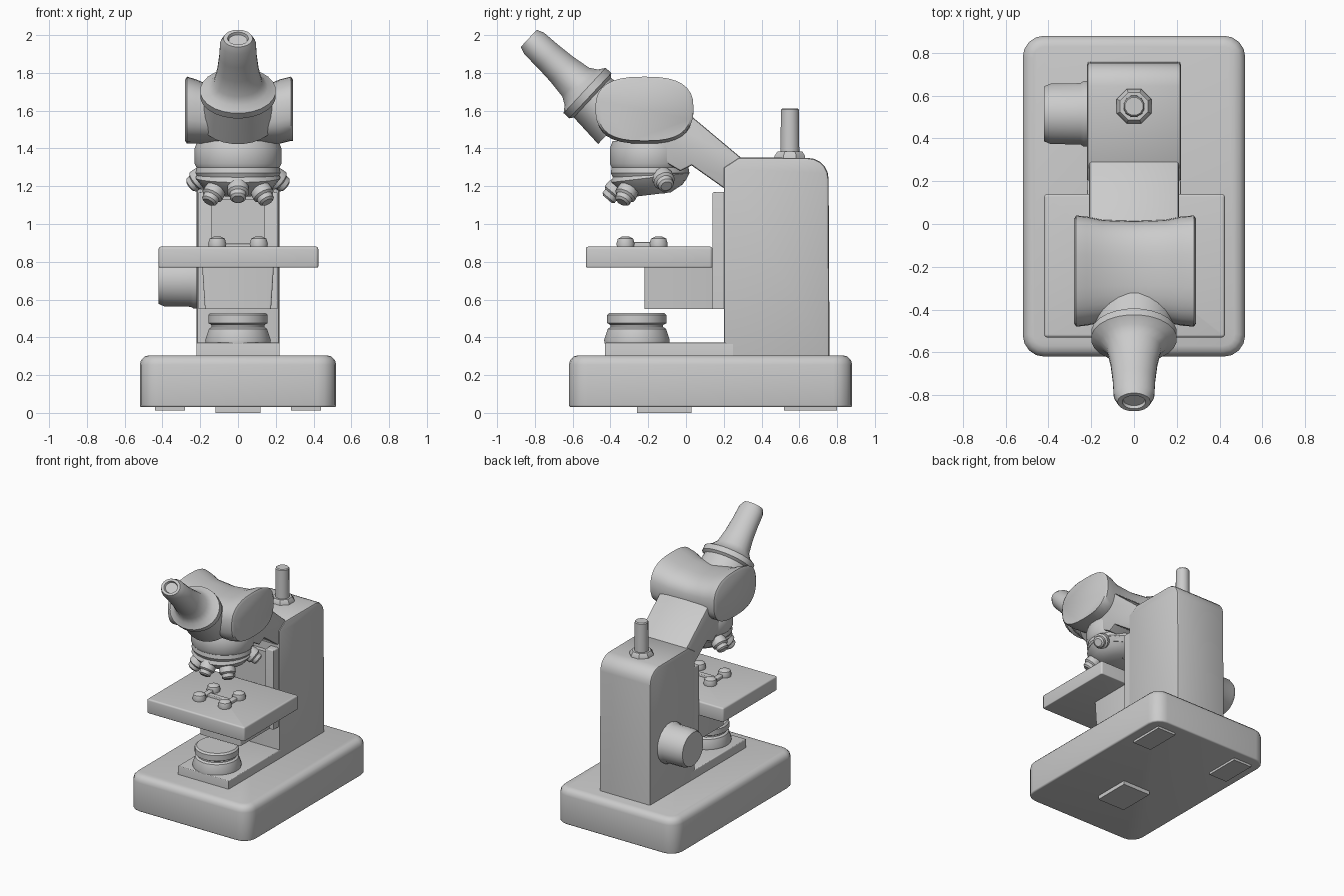
import bpy, bmesh, math
from mathutils import Vector

if "Cube" in bpy.data.objects:
    bpy.data.objects.remove(bpy.data.objects["Cube"])


def finish(name, bm, angle=35):
    bmesh.ops.recalc_face_normals(bm, faces=bm.faces)
    me = bpy.data.meshes.new(name)
    bm.to_mesh(me)
    bm.free()
    ob = bpy.data.objects.new(name, me)
    bpy.context.collection.objects.link(ob)
    bpy.ops.object.select_all(action='DESELECT')
    ob.select_set(True)
    bpy.context.view_layer.objects.active = ob
    bpy.ops.object.shade_smooth_by_angle(angle=math.radians(angle))
    return ob


def bevel(bm, edges, width, segs=3):
    bmesh.ops.bevel(bm, geom=edges, offset=width, segments=segs, profile=0.5,
                    affect='EDGES', clamp_overlap=True)


def box(name, x, y, z, corner=0, top=0, bottom=0, taper=1):
    """Box from ranges; rounds the upright corners, then the top and bottom rims."""
    bm = bmesh.new()
    bmesh.ops.create_cube(bm, size=1)
    for v in bm.verts:
        k = taper if v.co.z < 0 else 1
        v.co = [(r[0] + r[1]) / 2 + c * (r[1] - r[0]) * s
                for c, r, s in zip(v.co, (x, y, z), (k, 1, 1))]
    if corner:
        bevel(bm, [e for e in bm.edges if abs(e.verts[0].co.z - e.verts[1].co.z) > 1e-4], corner, 4)
    for width, level in ((top, z[1]), (bottom, z[0])):
        if width:
            bevel(bm, [e for e in bm.edges if all(abs(v.co.z - level) < 1e-4 for v in e.verts)], width)
    return finish(name, bm)


def extrude_x(name, pts, half, edge=0.0):
    """Side profile (y, z) extruded across x."""
    bm = bmesh.new()
    f = bm.faces.new([bm.verts.new((-half, y, z)) for y, z in pts])
    r = bmesh.ops.extrude_face_region(bm, geom=[f])
    bmesh.ops.translate(bm, vec=(2 * half, 0, 0),
                        verts=[g for g in r['geom'] if isinstance(g, bmesh.types.BMVert)])
    if edge:
        bevel(bm, [e for e in bm.edges if abs(e.verts[0].co.x - e.verts[1].co.x) < 1e-4], edge, 2)
    return finish(name, bm)


def loft(name, rings, angle=35):
    bm = bmesh.new()
    loops = [[bm.verts.new(p) for p in ring] for ring in rings]
    n = len(loops[0])
    for a, b in zip(loops, loops[1:]):
        for i in range(n):
            bm.faces.new((a[i], a[(i + 1) % n], b[(i + 1) % n], b[i]))
    bm.faces.new(loops[0])
    bm.faces.new(loops[-1])
    return finish(name, bm, angle)


def lathe(name, prof, origin, axis=(0, 0, 1), segs=24, xs=1, angle=35):
    """Rings of (radius, distance along axis), optionally widened in x."""
    q = Vector(axis).to_track_quat('Z', 'Y')
    o = Vector(origin)
    rings = []
    for r, h in prof:
        ring = []
        for i in range(segs):
            a = math.tau * (i + 0.5) / segs
            p = q @ Vector((r * math.cos(a), r * math.sin(a), h))
            p.x *= xs
            ring.append(o + p)
        rings.append(ring)
    return loft(name, rings, angle)


def arc(cy, cz, r, a0, a1, n=5):
    return [(cy + r * math.cos(math.radians(a0 + (a1 - a0) * i / n)),
             cz + r * math.sin(math.radians(a0 + (a1 - a0) * i / n))) for i in range(n + 1)]


# Base with its underside plate and feet
box("base", (-0.52, 0.52), (-0.62, 0.88), (0.03, 0.305), 0.10, 0.05, 0.012)
box("underside_plate", (-0.12, 0.12), (-0.26, 0.03), (0.0, 0.05), top=0.005)
for s in (-1, 1):
    box("rear_foot", sorted((s * 0.28, s * 0.44)), (0.52, 0.80), (0.012, 0.05))
box("lamp_platform", (-0.22, 0.22), (-0.43, 0.25), (0.28, 0.372), top=0.008)

# Upright column with rounded top and slide rails
extrude_x("column", [(0.20, 0.28), (0.76, 0.28)] + arc(0.645, 1.24, 0.11, 0, 90)
          + [(0.28, 1.352), (0.20, 1.30)], 0.22, 0.015)
for s in (-1, 1):
    box("slide_rail", sorted((s * 0.14, s * 0.21)), (0.14, 0.22), (0.55, 1.17), top=0.01)
box("slide_panel", (-0.15, 0.15), (0.165, 0.22), (0.55, 1.13))

# Sloping arm up to the head
extrude_x("arm", [(0.32, 1.33), (0.29, 1.352), (0.03, 1.57), (-0.20, 1.60), (-0.20, 1.38),
                  (-0.03, 1.28), (0.03, 1.31), (0.20, 1.19), (0.32, 1.19)], 0.21, 0.012)

# Saddle-shaped head: side discs flare out from a narrower middle
rings = []
for x, ky, top in ((-0.28, .94, 1.765), (-0.27, 1, 1.78), (-0.22, .98, 1.765), (-0.15, .92, 1.735),
                   (0, .9, 1.72), (0.15, .92, 1.735), (0.22, .98, 1.765), (0.28, 1, 1.78),
                   (0.29, .94, 1.765)):
    ring, bot = [], 1.425 + (0.015 if abs(x) > 0.27 else 0)
    for i in range(32):
        c, s = math.cos(math.tau * i / 32), math.sin(math.tau * i / 32)
        ring.append((x, -0.22 + 0.26 * ky * math.copysign(abs(c) ** 0.75, c),
                     (top + bot) / 2 + (top - bot) / 2 * math.copysign(abs(s) ** 0.75, s)))
    rings.append(ring)
loft("head", rings)

# Eyepiece: neck, flange and tapering tube
lathe("eyepiece", [(.16, -.25), (.145, -.06), (.165, -.045), (.165, -.005), (.13, .02), (.105, .06),
                   (.09, .16), (.082, .26), (.078, .36), (.063, .40), (.045, .40), (.04, .385)],
      (0, -0.54, 1.71), (0, -0.73, 0.68), xs=1.22)

# Nosepiece drum and turret
lathe("nosepiece_drum", [(.19, 1.23), (.21, 1.27), (.205, 1.30), (.215, 1.32), (.215, 1.40), (.20, 1.44)],
      (0, -0.19, 0), xs=1.08)
lathe("turret", [(.10, -.09), (.17, -.055), (.21, 0), (.19, .04)],
      (0, -0.19, 1.245), (0, -0.12, 1), xs=1.08)

# Objectives splayed out around the turret
for x, y, z in ((0, -0.40, 1.15), (-0.145, -0.33, 1.135), (0.145, -0.33, 1.135),
                (-0.235, -0.11, 1.215), (0.235, -0.11, 1.215), (0, -0.10, 1.195)):
    tip = Vector((x, y, z))
    lathe("objective", [(.045, -.10), (.058, -.05), (.058, -.02), (.045, -.01), (.043, .015), (.03, .025)],
          tip, tip - Vector((0, -0.19, 1.40)), 12)

# Stage, bracket and slide clips
box("stage", (-0.42, 0.425), (-0.53, 0.14), (0.77, 0.88), 0.015, 0.012, 0.006)
box("stage_bracket", (-0.19, 0.19), (-0.22, 0.21), (0.55, 0.78), 0.01, taper=0.92)
for s in (-1, 1):
    box("clip_bar", sorted((s * 0.085, s * 0.125)), (-0.32, -0.14), (0.87, 0.905), top=0.008)
    for y in (-0.32, -0.145):
        lathe("clip_knob", [(.045, .87), (.05, .895), (.042, .922), (.02, .933)],
              (s * 0.11, y, 0), segs=12)
box("clip_link", (-0.1, 0.1), (-0.25, -0.21), (0.87, 0.897), top=0.008)

# Condenser lamp under the stage
lathe("condenser", [(.17, .36), (.175, .385), (.155, .445), (.14, .455), (.14, .465), (.158, .475),
                    (.158, .518), (.145, .53)], (0, -0.26, 0), segs=28)

# Focus knob on the left of the column
lathe("focus_knob", [(.155, -.02), (.155, .015), (.145, .03), (.143, .17), (.13, .20)],
      (-0.22, 0.515, 0.705), (-1, 0, 0), 20)

# Peg with collar on top of the column
lathe("peg_collar", [(.088, 1.33), (.088, 1.36), (.07, 1.385)], (0, 0.55, 0), segs=8)
lathe("peg", [(.052, 1.35), (.049, 1.605), (.043, 1.612)], (0, 0.55, 0), segs=12)
